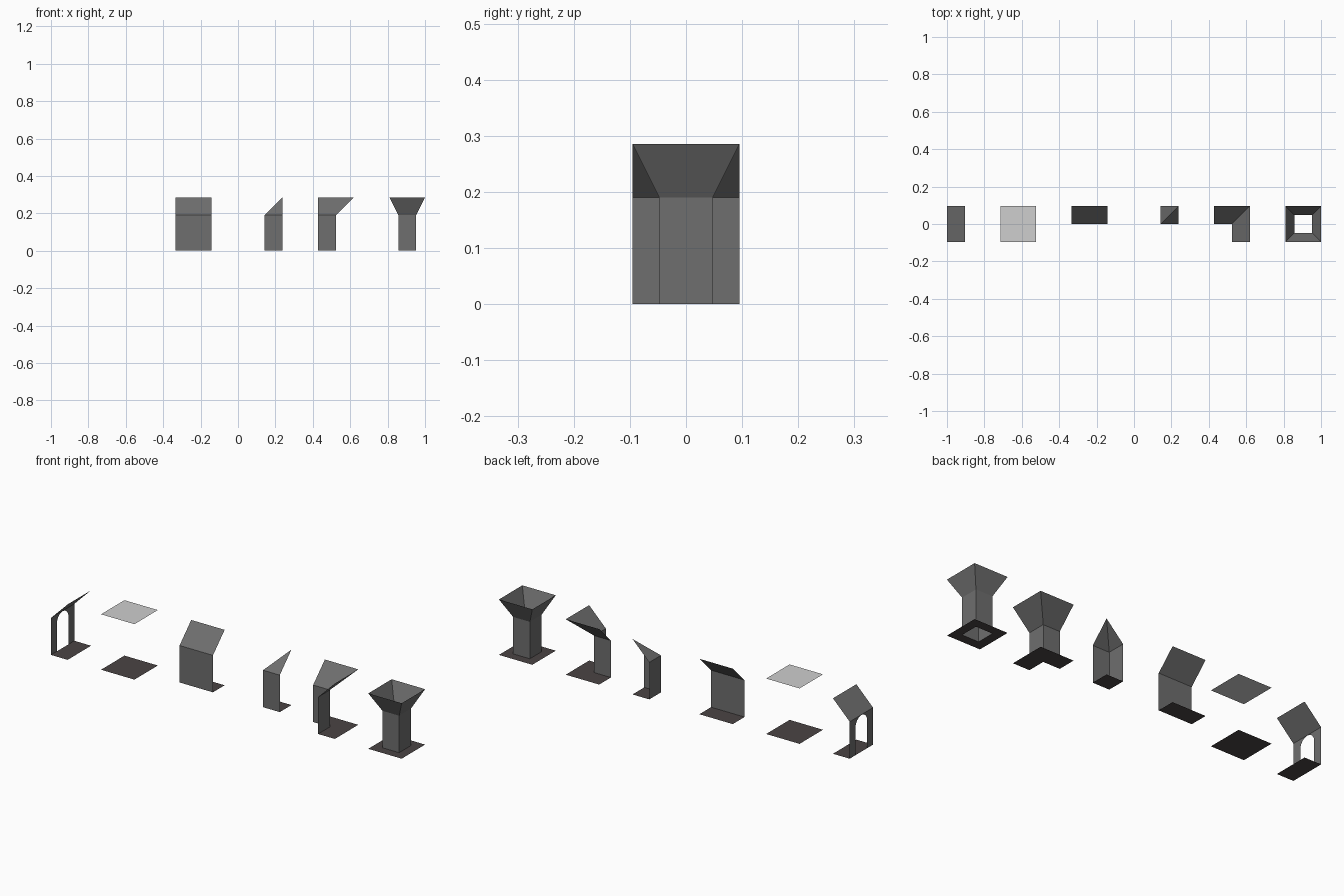
import bpy, math

if "Cube" in bpy.data.objects:
    bpy.data.objects.remove(bpy.data.objects["Cube"])

S = 2 / 21                      # half a tile; everything is laid out in this unit
WALL_Z, TOP_Z = 2, 3            # top of the wall and of the sloped part


def material(name, rgb):
    m = bpy.data.materials.new(name)
    m.diffuse_color = (*rgb, 1)
    m.use_nodes = True
    m.node_tree.nodes["Principled BSDF"].inputs["Base Color"].default_value = m.diffuse_color
    return m


STONE = material("grey stone", (0.158, 0.158, 0.158))
GROUND = material("dark brown ground", (0.070, 0.058, 0.058))
CEILING = material("light grey ceiling", (0.62, 0.62, 0.62))


def build(name, cx, polys, mat):
    """Object from polygons in tile units, sharing equal corners."""
    index, faces = {}, []
    for poly in polys:
        face = []
        for p in poly:
            i = index.setdefault(tuple(round(c, 5) for c in p), len(index))
            if i not in face:
                face.append(i)
        faces.append(face)
    me = bpy.data.meshes.new(name)
    me.from_pydata([(x * S, y * S, z * S) for x, y, z in index], [], faces)
    me.materials.append(mat)
    ob = bpy.data.objects.new(name, me)
    ob.location.x = cx
    bpy.context.collection.objects.link(ob)


def rect(x0, y0, x1, y1, z=0):
    return [(x0, y0, z), (x1, y0, z), (x1, y1, z), (x0, y1, z)]


def band(low, high, z0, z1, closed=False):
    """Strip of faces between two plan outlines at two heights."""
    n = len(low)
    return [[(*low[i], z0), (*low[(i + 1) % n], z0),
             (*high[(i + 1) % n], z1), (*high[i], z1)]
            for i in range(n if closed else n - 1)]


def square(h):
    return [(-h, -h), (h, -h), (h, h), (-h, h)]


centres = [-1 + 8 / 21 * 0.5 * 2 * i for i in range(6)]
door, room, side, outer, inner, pillar = centres

# doorway tile: wall with a round arch, sloped top
build("doorway_floor", door, [rect(0, -1, 1, 1)], GROUND)
R, SPRING, N = 0.5, 1.48, 12
arch = [(-R * math.cos(math.pi * i / N), SPRING + R * math.sin(math.pi * i / N))
        for i in range(N + 1)]
wall = [[(0, y0, 0), (0, y0 + 0.5, 0), (0, y0 + 0.5, WALL_Z), (0, y0, WALL_Z)]
        for y0 in (-1, 0.5)]
wall += [[(0, *a), (0, *b), (0, b[0], WALL_Z), (0, a[0], WALL_Z)]
         for a, b in zip(arch, arch[1:])]
build("doorway_wall", door, wall, STONE)
build("doorway_slope", door, band([(0, -1), (0, 1)], [(1, -1), (1, 1)], WALL_Z, TOP_Z), STONE)

# open tile: ground and flat ceiling
build("open_floor", room, [rect(-1, -1, 1, 1)], GROUND)
build("open_ceiling", room, [rect(-1, -1, 1, 1, TOP_Z)[::-1]], CEILING)

# wall tiles: name, centre, wall outline, upper outline, closed, floor pieces
tiles = [
    ("straight", side, [(1, 0), (-1, 0)], [(1, 1), (-1, 1)], False,
     [rect(-1, 0, 1, 1)]),
    ("outer_corner", outer, [(1, 0), (0, 0), (0, 1)], [(1, 1)] * 3, False,
     [rect(0, 0, 1, 1)]),
    ("inner_corner", inner, [(0, -1), (0, 0), (-1, 0)], [(1, -1), (1, 1), (-1, 1)], False,
     [[(0, -1, 0), (1, -1, 0), (1, 1, 0), (-1, 1, 0), (-1, 0, 0), (0, 0, 0)]]),
    ("pillar", pillar, square(0.5), square(1), True,
     band(square(1), square(0.5), 0, 0, True)),
]
for name, cx, low, high, closed, floor in tiles:
    build(name + "_floor", cx, floor, GROUND)
    build(name + "_wall", cx, band(low, low, 0, WALL_Z, closed), STONE)
    build(name + "_slope", cx, band(low, high, WALL_Z, TOP_Z, closed), STONE)
